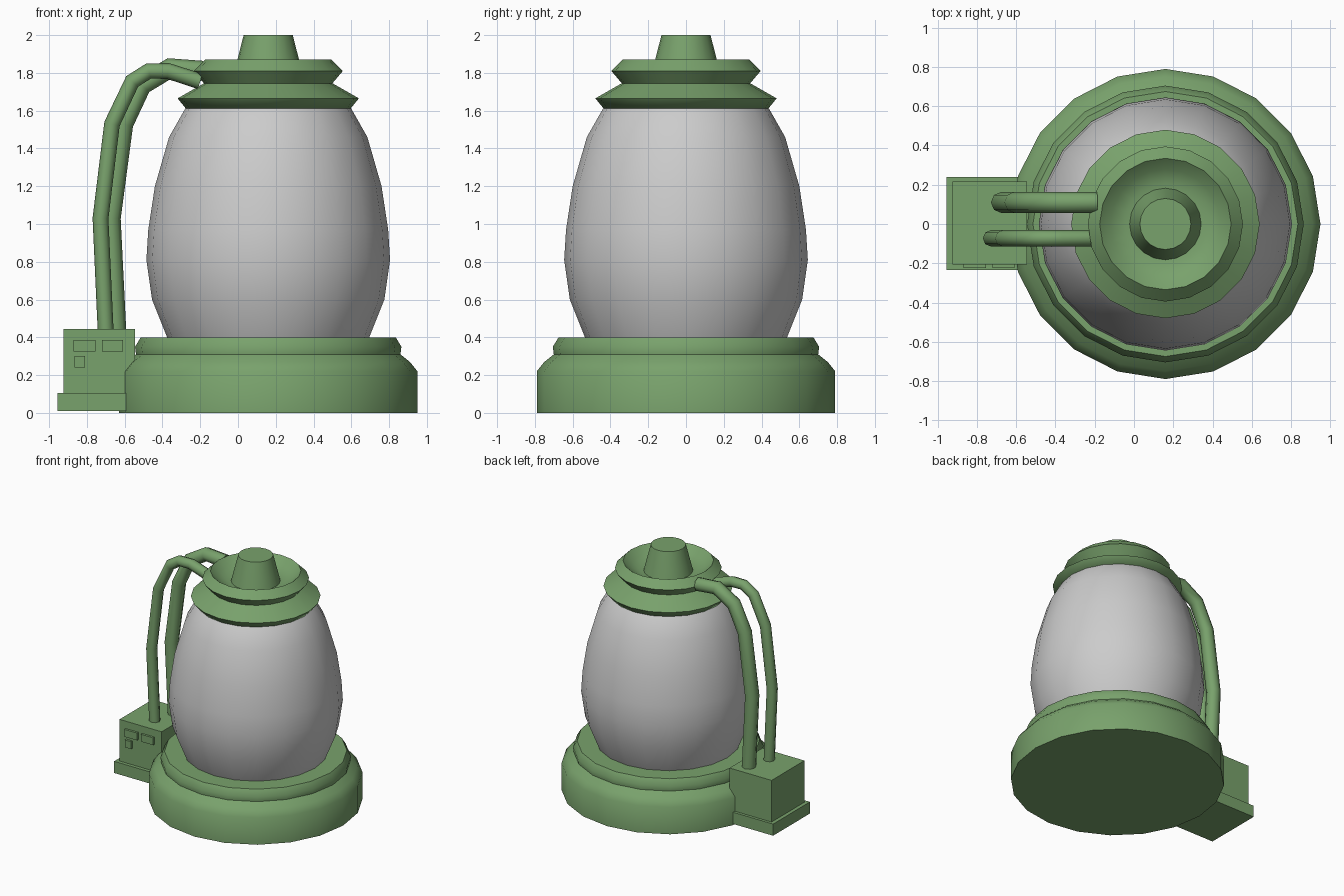
import bpy, bmesh, math
from mathutils import Vector

if "Cube" in bpy.data.objects:
    bpy.data.objects.remove(bpy.data.objects["Cube"])

AXIS_X = 0.16
green = bpy.data.materials.new("green_paint")
green.diffuse_color = (0.19, 0.36, 0.15, 1)
green.use_nodes = True
green.node_tree.nodes["Principled BSDF"].inputs["Base Color"].default_value = green.diffuse_color


def finish(obj, mat, angle=None):
    if mat:
        obj.data.materials.append(mat)
    bpy.ops.object.select_all(action='DESELECT')
    obj.select_set(True)
    bpy.context.view_layer.objects.active = obj
    if angle:
        bpy.ops.object.shade_smooth_by_angle(angle=math.radians(angle))
    return obj


def lathe(name, profile, mat=None, sides=20, angle=55):
    """Revolve (radius, z) points, bottom outside to top, closing both ends."""
    bm = bmesh.new()
    rings = []
    for r, z in profile:
        rings.append([bm.verts.new((AXIS_X + r * math.cos(2 * math.pi * i / sides),
                                    r * math.sin(2 * math.pi * i / sides), z))
                      for i in range(sides)])
    for a, b in zip(rings, rings[1:]):
        for i in range(sides):
            j = (i + 1) % sides
            bm.faces.new((a[i], a[j], b[j], b[i]))
    bm.faces.new(rings[0][::-1])
    bm.faces.new(rings[-1])
    me = bpy.data.meshes.new(name)
    bm.to_mesh(me)
    bm.free()
    obj = bpy.data.objects.new(name, me)
    bpy.context.collection.objects.link(obj)
    return finish(obj, mat, angle)


def box(name, lo, hi, mat=green):
    lo, hi = Vector(lo), Vector(hi)
    bm = bmesh.new()
    bmesh.ops.create_cube(bm, size=1)
    bmesh.ops.scale(bm, vec=hi - lo, verts=bm.verts)
    bmesh.ops.translate(bm, vec=(lo + hi) / 2, verts=bm.verts)
    me = bpy.data.meshes.new(name)
    bm.to_mesh(me)
    bm.free()
    obj = bpy.data.objects.new(name, me)
    bpy.context.collection.objects.link(obj)
    return finish(obj, mat)


def pipe(name, y, radius, path):
    cu = bpy.data.curves.new(name, 'CURVE')
    cu.dimensions = '3D'
    cu.bevel_depth = radius
    cu.bevel_resolution = 2
    cu.use_fill_caps = True
    sp = cu.splines.new('POLY')
    sp.points.add(len(path) - 1)
    for p, (x, z) in zip(sp.points, path):
        p.co = (x, y, z, 1)
    obj = bpy.data.objects.new(name, cu)
    bpy.context.collection.objects.link(obj)
    finish(obj, green)
    bpy.ops.object.convert(target='MESH')
    bpy.ops.object.shade_smooth_by_angle(angle=math.radians(60))


# round base
lathe("base", [(0.79, 0), (0.79, 0.22), (0.75, 0.27), (0.70, 0.31), (0.705, 0.35),
               (0.675, 0.40), (0.50, 0.40)], green)

# bulging tank
lathe("tank", [(0.52, 0.37), (0.535, 0.40), (0.615, 0.60), (0.645, 0.81), (0.635, 0.97),
               (0.60, 1.20), (0.525, 1.46), (0.44, 1.61), (0.42, 1.63)])

# stepped lid with a dished top
lathe("lid", [(0.38, 1.61), (0.435, 1.61), (0.48, 1.665), (0.34, 1.745), (0.395, 1.81),
              (0.335, 1.87), (0.28, 1.82), (0.21, 1.79), (0.15, 1.79)], green)
lathe("knob", [(0.185, 1.78), (0.163, 1.87), (0.13, 2.0)], green)

# control box with plinth and buttons
box("control_box", (-0.925, -0.207, 0.05), (-0.545, 0.217, 0.445))
box("control_box_plinth", (-0.955, -0.235, 0.01), (-0.545, 0.24, 0.105))
for i, (x0, x1, z0, z1) in enumerate([(-0.87, -0.755, 0.325, 0.385),
                                      (-0.72, -0.61, 0.325, 0.385),
                                      (-0.865, -0.81, 0.24, 0.30)]):
    box(f"button_{i + 1}", (x0, -0.225, z0), (x1, -0.19, z1))

# bent pipes from the control box to the lid
pipe("front_pipe", -0.073, 0.042,
     [(-0.70, 0.42), (-0.728, 1.03), (-0.667, 1.53), (-0.56, 1.755),
      (-0.473, 1.81), (-0.37, 1.81), (-0.20, 1.755)])
pipe("rear_pipe", 0.11, 0.054,
     [(-0.645, 0.42), (-0.675, 1.03), (-0.608, 1.53), (-0.51, 1.735),
      (-0.36, 1.825), (-0.19, 1.81)])
